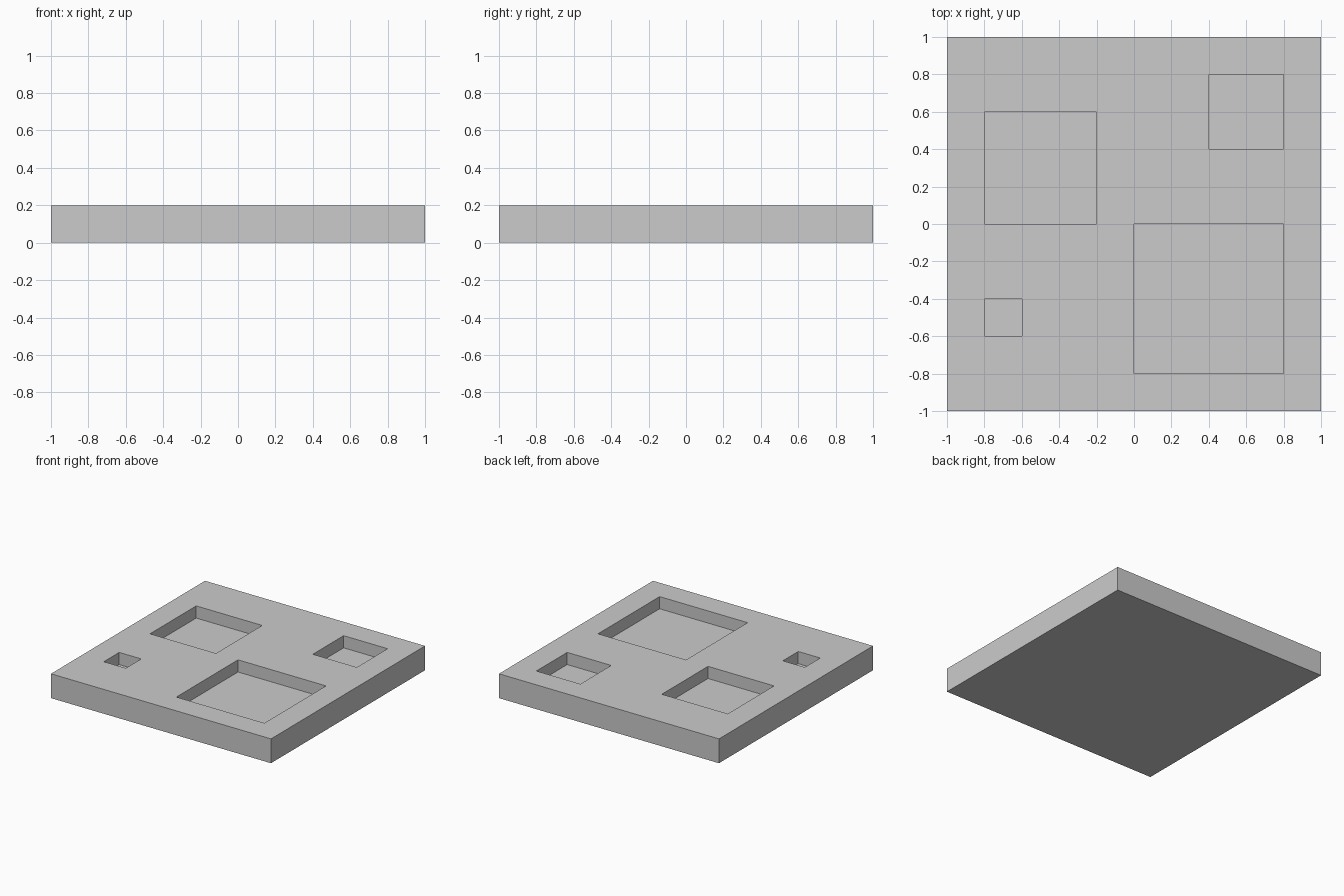
import bpy

default = bpy.data.objects.get("Cube")
if default:
    bpy.data.objects.remove(default, do_unlink=True)

HEIGHT = 0.2
DEPTH = 0.1

grey = bpy.data.materials.new("plain grey")
grey.use_nodes = True
colour = (0.6, 0.6, 0.6, 1)
grey.diffuse_color = colour
grey.node_tree.nodes["Principled BSDF"].inputs["Base Color"].default_value = colour


def box(name, low, high):
    """Axis-aligned box between two corners."""
    centre = [(a + b) / 2 for a, b in zip(low, high)]
    bpy.ops.mesh.primitive_cube_add(size=1, location=centre)
    ob = bpy.context.object
    ob.name = name
    ob.scale = [b - a for a, b in zip(low, high)]
    bpy.ops.object.transform_apply(location=True, rotation=False, scale=True)
    ob.data.materials.append(grey)
    return ob


# Square slab
slab = box("slab", (-1, -1, 0), (1, 1, HEIGHT))

# Square pockets: left edge, front edge, side length
pockets = {
    "large_pocket": (0, -0.8, 0.8),
    "medium_pocket": (-0.8, 0, 0.6),
    "small_pocket": (0.4, 0.4, 0.4),
    "tiny_pocket": (-0.8, -0.6, 0.2),
}
for name, (x, y, side) in pockets.items():
    cutter = box(name + "_cutter", (x, y, HEIGHT - DEPTH),
                 (x + side, y + side, HEIGHT + DEPTH))
    cutter.hide_render = True
    cut = slab.modifiers.new(name, "BOOLEAN")
    cut.operation = "DIFFERENCE"
    cut.solver = "EXACT"
    cut.object = cutter
    bpy.context.view_layer.objects.active = slab
    bpy.ops.object.modifier_apply(modifier=name)
    bpy.data.objects.remove(cutter, do_unlink=True)
